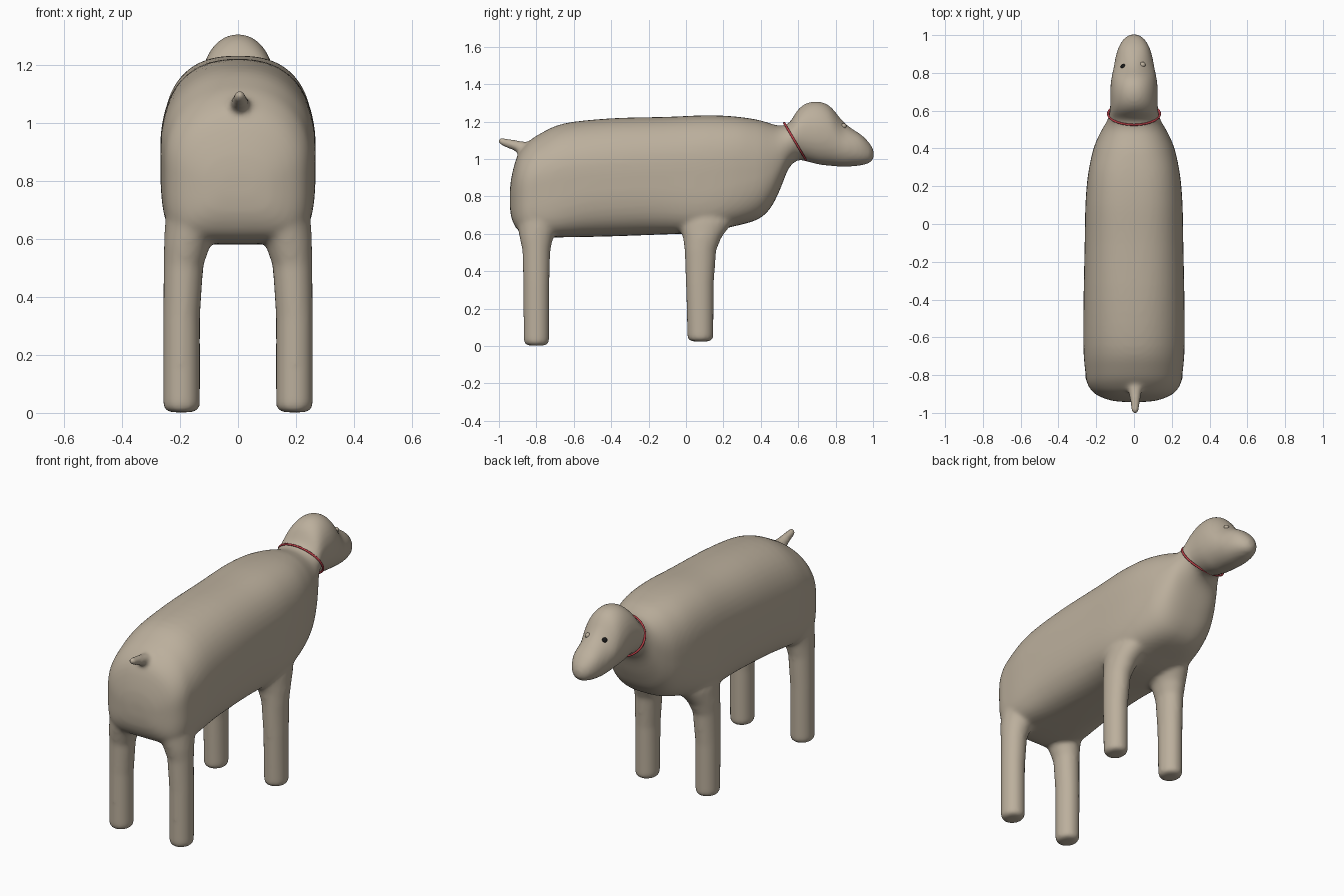
import bpy, bmesh, math
from mathutils import Vector

if "Cube" in bpy.data.objects:
    bpy.data.objects.remove(bpy.data.objects["Cube"])

SIDES = 48


def spline(rows, steps):
    """Catmull-Rom interpolation through rows of numbers."""
    out = []
    for i in range(len(rows) - 1):
        p0, p1 = rows[max(i - 1, 0)], rows[i]
        p2, p3 = rows[i + 1], rows[min(i + 2, len(rows) - 1)]
        for s in range(steps):
            t = s / steps
            out.append([0.5 * (2 * b + (c - a) * t + (2 * a - 5 * b + 4 * c - d) * t * t
                               + (3 * b - a - 3 * c + d) * t ** 3)
                        for a, b, c, d in zip(p0, p1, p2, p3)])
    return out + [list(rows[-1])]


def loft(bm, rings):
    """Closed skin through a list of rings."""
    loops = [[bm.verts.new(p) for p in r] for r in rings]
    for a, b in zip(loops, loops[1:]):
        for i in range(len(a)):
            j = (i + 1) % len(a)
            bm.faces.new((a[i], a[j], b[j], b[i]))
    bm.faces.new(loops[0][::-1])
    bm.faces.new(loops[-1])


def power(v, n):
    return math.copysign(abs(v) ** (2 / n), v)


def bump(y, centre, width):
    return math.exp(-((y - centre) / width) ** 2)


def torso_ring(y, top, bot, hw):
    # belly squarer over the legs, head elliptical with a pinch at the eyes
    head = min(max((y - 0.3) / 0.3, 0), 1)
    mid = bot + (0.54 - 0.06 * head) * (top - bot)
    n_top = 2.15 + 0.35 * min(max((y + 0.7) / 0.8, 0), 1)
    n_bot = 3.3 + 1.9 * bump(y, -0.82, 0.2) + 1.0 * bump(y, 0.1, 0.18)
    n_head = 2.05 - 0.4 * bump(y, 0.84, 0.045) + 0.3 * bump(y, 0.95, 0.05)
    ring = []
    for i in range(SIDES):
        a = 2 * math.pi * i / SIDES
        c, s = math.cos(a), math.sin(a)
        n = (n_top if s > 0 else n_bot) * (1 - head) + (n_head if s > 0 else 2.1) * head
        h = top - mid if s > 0 else mid - bot
        ring.append((hw * power(c, n), y, mid + h * power(s, n)))
    return ring


def leg_ring(z, cx, cy, rx, ry, side):
    return [(side * (cx + rx * math.cos(2 * math.pi * i / 24)),
             cy + ry * math.sin(2 * math.pi * i / 24), z) for i in range(24)]


def paint(ob, name, colour):
    mat = bpy.data.materials.new(name)
    mat.diffuse_color = colour
    mat.use_nodes = True
    mat.node_tree.nodes["Principled BSDF"].inputs["Base Color"].default_value = mat.diffuse_color
    ob.data.materials.append(mat)


bm = bmesh.new()

# torso, neck and head: y, top, bottom, half width
torso = [
    (-0.942, 0.83, 0.75, 0.06), (-0.932, 0.91, 0.68, 0.13), (-0.90, 1.02, 0.62, 0.205),
    (-0.85, 1.085, 0.593, 0.245), (-0.78, 1.135, 0.583, 0.258), (-0.65, 1.19, 0.581, 0.268),
    (-0.40, 1.217, 0.586, 0.267), (-0.10, 1.225, 0.597, 0.261), (0.10, 1.233, 0.605, 0.257),
    (0.25, 1.228, 0.638, 0.245), (0.38, 1.21, 0.675, 0.22), (0.45, 1.19, 0.735, 0.195),
    (0.50, 1.178, 0.83, 0.17), (0.55, 1.192, 0.95, 0.142), (0.60, 1.265, 0.993, 0.128),
    (0.65, 1.30, 0.985, 0.126), (0.71, 1.307, 0.97, 0.126), (0.77, 1.282, 0.963, 0.12),
    (0.83, 1.213, 0.958, 0.108), (0.88, 1.167, 0.959, 0.099), (0.94, 1.127, 0.966, 0.08),
    (0.985, 1.08, 0.98, 0.05), (1.004, 1.045, 1.005, 0.018)]
loft(bm, [torso_ring(*r) for r in spline(torso, 4)])

# legs flaring into the body: z, centre x, centre y, radius x, radius y
back_leg = [
    (0.002, 0.195, -0.80, 0.05, 0.055), (0.022, 0.195, -0.80, 0.064, 0.069),
    (0.33, 0.195, -0.80, 0.064, 0.07), (0.51, 0.188, -0.80, 0.069, 0.075),
    (0.58, 0.175, -0.80, 0.081, 0.09), (0.66, 0.148, -0.79, 0.104, 0.115),
    (0.80, 0.13, -0.77, 0.10, 0.10)]
front_leg = [
    (0.024, 0.195, 0.077, 0.05, 0.055), (0.042, 0.195, 0.077, 0.064, 0.07),
    (0.33, 0.195, 0.074, 0.064, 0.075), (0.51, 0.188, 0.077, 0.069, 0.085),
    (0.58, 0.175, 0.087, 0.08, 0.103), (0.66, 0.145, 0.10, 0.10, 0.15),
    (0.80, 0.12, 0.10, 0.09, 0.14)]
for leg in (back_leg, front_leg):
    for side in (-1, 1):
        loft(bm, [leg_ring(*r, side) for r in leg])

# stub tail: y, z, radius
tail = [(-0.80, 1.02, 0.055), (-0.86, 1.05, 0.042), (-0.91, 1.07, 0.031),
        (-0.97, 1.088, 0.024), (-0.995, 1.095, 0.019), (-1.006, 1.099, 0.009)]
loft(bm, [[(0.006 + r * math.cos(2 * math.pi * i / 20), y, z + r * math.sin(2 * math.pi * i / 20))
           for i in range(20)] for y, z, r in spline(tail, 3)])

bmesh.ops.recalc_face_normals(bm, faces=bm.faces)
mesh = bpy.data.meshes.new("body")
bm.to_mesh(mesh)
bm.free()
body = bpy.data.objects.new("body", mesh)
bpy.context.collection.objects.link(body)
paint(body, "tan", (0.50, 0.43, 0.335, 1))

# fuse the parts into one soft skin
remesh = body.modifiers.new("fuse", "REMESH")
remesh.mode = "VOXEL"
remesh.voxel_size = 0.011
remesh.use_smooth_shade = True
soften = body.modifiers.new("soften", "SMOOTH")
soften.factor = 0.5
soften.iterations = 12

# collar, tilted around the neck
top, low = Vector((0, 0.525, 1.192)), Vector((0, 0.642, 0.993))
axis = (low - top).normalized()
bpy.ops.mesh.primitive_torus_add(major_radius=1, minor_radius=0.045, major_segments=48,
                                 minor_segments=10, location=(top + low) / 2,
                                 rotation=(math.atan2(axis.z, axis.y), 0, 0))
collar = bpy.context.object
collar.name = "collar"
collar.scale = (0.137, (low - top).length / 2, 0.13)
bpy.ops.object.shade_smooth()
paint(collar, "red", (0.5, 0.05, 0.065, 1))

# eyes: one dark, one plain
for name, loc in (("left_eye", (-0.056, 0.833, 1.172)), ("right_eye", (0.046, 0.843, 1.176))):
    bpy.ops.mesh.primitive_uv_sphere_add(segments=16, ring_count=10, radius=0.015, location=loc)
    eye = bpy.context.object
    eye.name = name
    bpy.ops.object.shade_smooth()
    if name == "left_eye":
        paint(eye, "black", (0.01, 0.01, 0.01, 1))
    else:
        eye.data.materials.append(body.data.materials[0])
